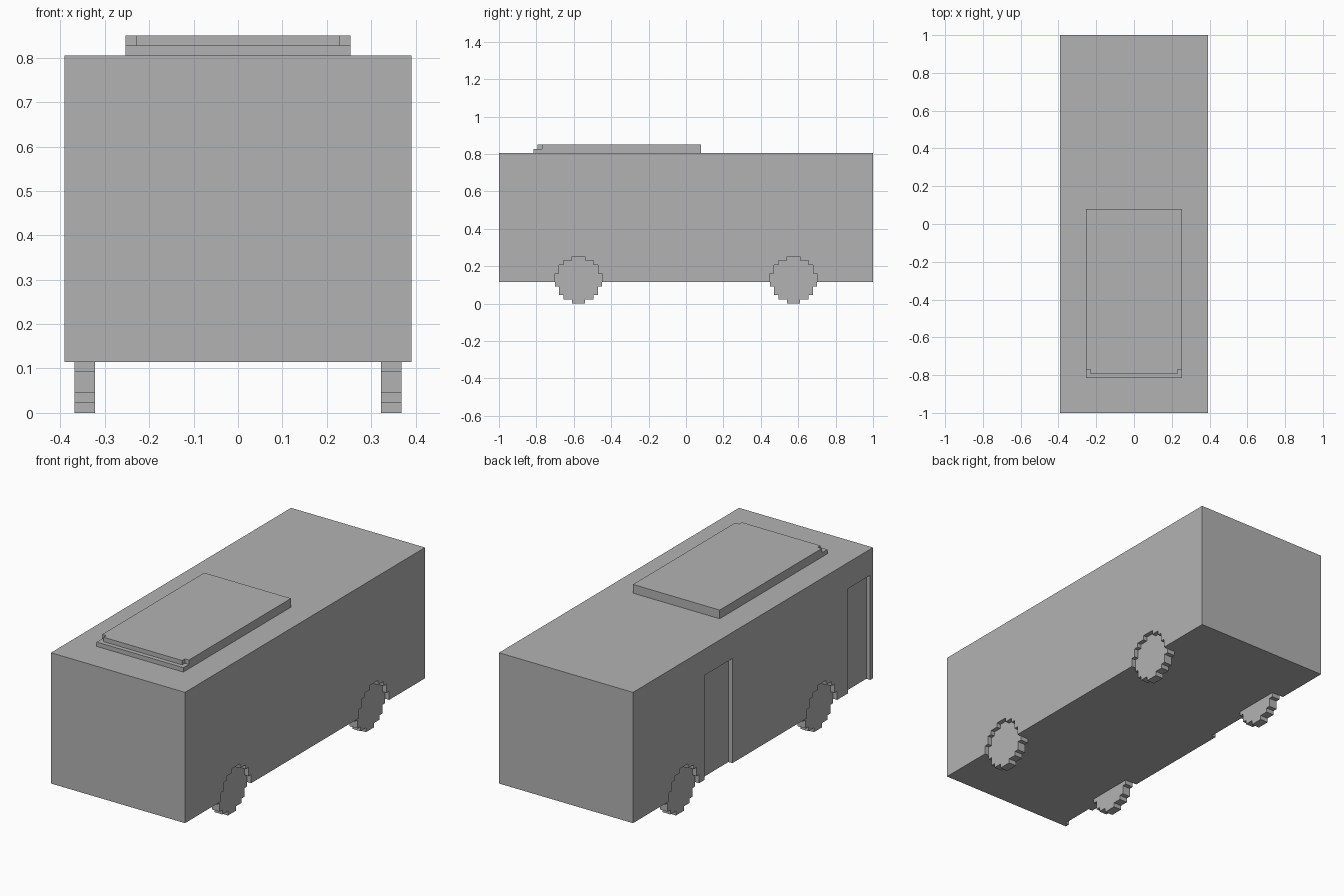
import bpy
import bmesh

old = bpy.data.objects.get("Cube")
if old:
    bpy.data.objects.remove(old, do_unlink=True)

V = 2 / 87  # size of one block; all dimensions below are in blocks

grey = bpy.data.materials.new("plain grey")
grey.use_nodes = True
grey.diffuse_color = (0.45, 0.45, 0.45, 1)
grey.node_tree.nodes["Principled BSDF"].inputs["Base Color"].default_value = (0.45, 0.45, 0.45, 1)


def prism(name, outline, axis, start, end):
    """Extrude a closed 2D outline along x (outline in y,z) or z (outline in x,y)."""
    bm = bmesh.new()

    def place(a, b):
        return (start * V, a * V, b * V) if axis == "x" else (a * V, b * V, start * V)

    face = bm.faces.new([bm.verts.new(place(a, b)) for a, b in outline])
    moved = bmesh.ops.extrude_face_region(bm, geom=[face])["geom"]
    step = (end - start) * V
    bmesh.ops.translate(bm, vec=(step, 0, 0) if axis == "x" else (0, 0, step),
                        verts=[v for v in moved if isinstance(v, bmesh.types.BMVert)])
    bmesh.ops.recalc_face_normals(bm, faces=bm.faces)
    mesh = bpy.data.meshes.new(name)
    bm.to_mesh(mesh)
    bm.free()
    mesh.materials.append(grey)
    obj = bpy.data.objects.new(name, mesh)
    bpy.context.collection.objects.link(obj)
    return obj


def rect(a0, b0, a1, b1):
    return [(a0, b0), (a1, b0), (a1, b1), (a0, b1)]


def stepped_disc(centre):
    """Blocky circle, built from (half width, bottom, top) bands."""
    bands = [(1.5, 0, 1), (3.5, 1, 2), (4.5, 2, 4), (5.5, 4, 7),
             (4.5, 7, 9), (3.5, 9, 10), (1.5, 10, 11)]
    right = [(centre + w, z) for w, low, high in bands for z in (low, high)]
    left = [(2 * centre - y, z) for y, z in reversed(right)]
    return right + left


def cut(target, cutter):
    cutter.hide_render = True
    mod = target.modifiers.new("cut", "BOOLEAN")
    mod.operation = "DIFFERENCE"
    mod.solver = "EXACT"
    mod.object = cutter
    bpy.context.view_layer.objects.active = target
    bpy.ops.object.modifier_apply(modifier=mod.name)
    bpy.data.objects.remove(cutter, do_unlink=True)


# Body shell
body = prism("body", rect(-17, -43.5, 17, 43.5), "z", 5, 35)

# Wheels set one block deep into fitted wells
for end, y in (("front", -25), ("rear", 25)):
    for side, s in (("left", 1), ("right", -1)):
        cut(body, prism("well_cutter", stepped_disc(y), "x", 14 * s, 19 * s))
        prism(f"{end}_{side}_wheel", stepped_disc(y), "x", 14 * s, 16 * s)

# Two recessed doorways on one side, open at the sill
for y0, y1 in ((-42.5, -34.5), (7.5, 17.5)):
    cut(body, prism("door_cutter", rect(y0, 3, y1, 29), "x", -19, -16))

# Roof unit: full lower layer, upper layer with a stepped front edge
prism("roof_unit_base", rect(-11, -35.5, 11, 3.5), "z", 35, 36)
prism("roof_unit_top", [(-11, 3.5), (-11, -33.5), (-10, -33.5), (-10, -34.5),
                        (10, -34.5), (10, -33.5), (11, -33.5), (11, 3.5)], "z", 36, 37)
